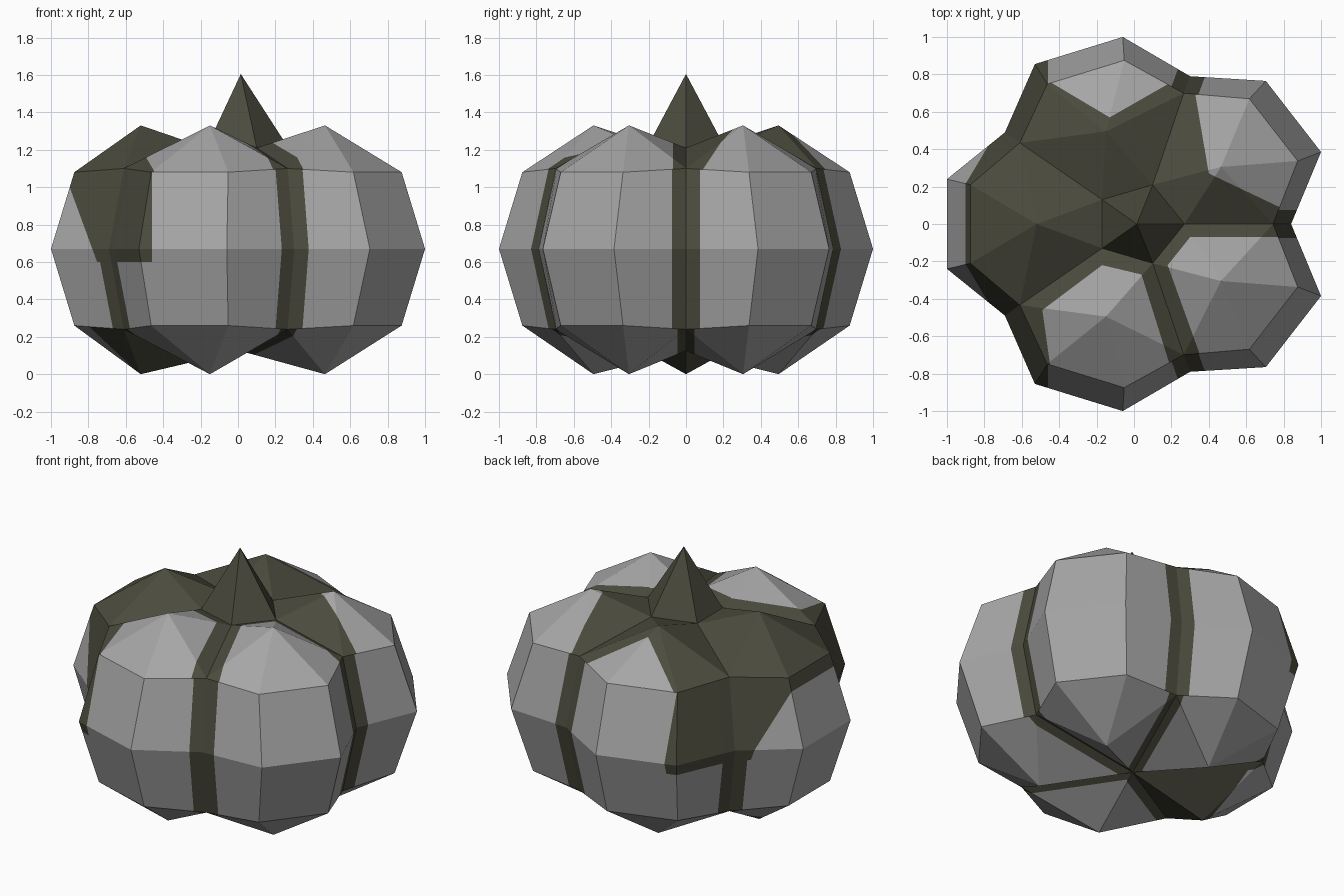
import bpy, bmesh, math
from mathutils import Vector

old = bpy.data.objects.get("Cube")
if old:
    bpy.data.objects.remove(old, do_unlink=True)


def material(name, rgb):
    m = bpy.data.materials.new(name)
    m.use_nodes = True
    m.diffuse_color = (*rgb, 1)
    m.node_tree.nodes["Principled BSDF"].inputs["Base Color"].default_value = (*rgb, 1)
    return m


grey = material("pale grey", (0.38, 0.38, 0.38))
olive = material("dark olive", (0.072, 0.07, 0.047))


def mirrored(half, skip_last=False):
    """Complete a counter-clockwise half outline by mirroring it in y."""
    tail = half[1:-1] if skip_last else half[1:]
    return half + [(x, -y) for x, y in reversed(tail)]


# Plan outlines: five lobes, each with two outer corners between valleys
outline = mirrored([(0.84, 0), (1, 0.385), (0.705, 0.765), (0.3, 0.79),
                    (-0.06, 1), (-0.53, 0.855), (-0.69, 0.49), (-1, 0.24)])
crests = mirrored([(0.465, 0.305), (-0.15, 0.495), (-0.52, 0)])
crests = [(0.465, 0.305), (-0.15, 0.495), (-0.52, 0), (-0.15, -0.495), (0.465, -0.305)]
collar = mirrored([(0.27, 0), (0.1, 0.21), (-0.17, 0.13)])
N = len(outline)

# Pumpkin body
bm = bmesh.new()


def ring(scale, valley_scale, z, valley_z):
    out = []
    for i, (x, y) in enumerate(outline):
        valley = i % 3 == 0
        s = valley_scale if valley else scale
        out.append(bm.verts.new((x * s, y * s, valley_z if valley else z)))
    return out


low = ring(0.875, 0.885, 0.26, 0.24)
mid = ring(1, 1, 0.67, 0.67)
high = ring(0.875, 0.885, 1.08, 1.1)
for a, b in ((low, mid), (mid, high)):
    for i in range(N):
        j = (i + 1) % N
        bm.faces.new((a[i], a[j], b[j], b[i]))


def cap(rim, crest_z, inner):
    for k, (x, y) in enumerate(crests):
        peak = bm.verts.new((x, y, crest_z))
        v = [rim[(3 * k + n) % N] for n in range(4)]
        a, b = inner[k], inner[(k + 1) % 5]
        chain = [a] + v + [b]
        for p, q in zip(chain, chain[1:]):
            bm.faces.new((p, q, peak))
        if a is not b:
            bm.faces.new((b, a, peak))


cap(high, 1.33, [bm.verts.new((x, y, 1.21)) for x, y in collar])
cap(low, 0, [bm.verts.new((0.01, 0, 0.125))] * 5)
bmesh.ops.recalc_face_normals(bm, faces=bm.faces)


def zone(f):
    """1 for the top cap, -1 for the underside, 0 for the sides."""
    return 0 if abs(f.normal.z) < 0.45 else (1 if f.normal.z > 0 else -1)


def cut(keep, point, normal):
    faces = [f for f in bm.faces if keep(f)]
    geom = set(faces)
    for f in faces:
        geom.update(f.edges)
        geom.update(f.verts)
    bmesh.ops.bisect_plane(bm, geom=list(geom), dist=1e-5,
                           plane_co=point, plane_no=normal)
    bm.normal_update()


# Dark stripes along the valleys
CENTRE = Vector((0.02, 0, 0))
WIDTH = {0: 0.075, -1: 0.045}
valleys = [(Vector((x, y, 0)) - CENTRE).normalized() for x, y in outline[::3]]


def offset(c, d):
    """Signed sideways distance from a valley line, or None behind it."""
    r = c - CENTRE
    return d.x * r.y - d.y * r.x if d.x * r.x + d.y * r.y > 0 else None


for d in valleys:
    side = Vector((-d.y, d.x, 0))
    for level, w in WIDTH.items():
        def near(f, d=d, level=level):
            o = offset(f.calc_center_median(), d)
            return zone(f) == level and o is not None and abs(o) < 0.45
        for s in (-w, w):
            cut(near, CENTRE + side * s, side)

# Pale patches on the top, as convex plan outlines
patches = [
    [(-0.13, 0.57), (0.22, 0.77), (0.22, 1.1), (-0.45, 1.1), (-0.45, 0.76)],
    [(0.4, 0.27), (0.8, 0.08), (1.1, 0.08), (1.1, 1), (0.33, 1), (0.33, 0.68)],
    [(0.3, -0.07), (0.18, -0.22), (0.36, -0.72), (1.1, -1), (1.1, -0.07)],
    [(0.04, -0.27), (-0.17, -0.22), (-0.49, -0.46), (-0.4, -1.1), (0.3, -1.1)],
]


def edges_of(poly):
    return zip(poly, poly[1:] + poly[:1])


def inside(poly, c):
    return all((bx - ax) * (c.y - ay) - (by - ay) * (c.x - ax) > 0
               for (ax, ay), (bx, by) in edges_of(poly))


for poly in patches:
    mx = sum(p[0] for p in poly) / len(poly)
    my = sum(p[1] for p in poly) / len(poly)

    def same_lobe(f):
        c = f.calc_center_median()
        turn = math.atan2(c.y, c.x - 0.02) - math.atan2(my, mx)
        return zone(f) == 1 and math.cos(turn) > 0.6
    for (ax, ay), (bx, by) in edges_of(poly):
        cut(same_lobe, (ax, ay, 0), (ay - by, bx - ax, 0))


# Dark areas spreading around the rear-most lobe
def flank(f):
    c = f.calc_center_median()
    return zone(f) == 0 and c.x < -0.2


def under(f):
    c = f.calc_center_median()
    return zone(f) == -1 and c.x - 0.02 < -1.4 * abs(c.y)


cut(flank, (-0.46, 0, 0), (1, 0, 0))
cut(flank, (0, 0, 0.6), (0, 0, 1))
cut(flank, (-0.79, 0, 0.7), (0.3, 0, 0.11))
cut(under, (-0.57, 0, 0), (1, 0, 0))
cut(under, (-0.53, 0, 0), (1, -0.96, 0))


def is_dark(f):
    c = f.calc_center_median()
    level = zone(f)
    if level == 1:
        return not any(inside(p, c) for p in patches)
    for d in valleys:
        o = offset(c, d)
        if o is not None and abs(o) < WIDTH[level]:
            return True
    if level == -1:
        return under(f) and (c.x > -0.57 or c.x - 0.96 * c.y + 0.53 > 0)
    return c.z > 0.6 and c.x < -0.46 and 0.3 * (c.x + 0.79) + 0.11 * (c.z - 0.7) > 0


for f in bm.faces:
    f.material_index = int(is_dark(f))


def add_object(name, bm, *mats):
    mesh = bpy.data.meshes.new(name)
    bm.to_mesh(mesh)
    bm.free()
    for m in mats:
        mesh.materials.append(m)
    bpy.context.collection.objects.link(bpy.data.objects.new(name, mesh))


add_object("pumpkin_body", bm, grey, olive)

# Pointed stem
bm = bmesh.new()
base = [bm.verts.new((x, y, 1.21)) for x, y in collar]
tip = bm.verts.new((0.015, 0, 1.605))
for i in range(5):
    bm.faces.new((base[i], base[(i + 1) % 5], tip))
add_object("stem", bm, olive)
